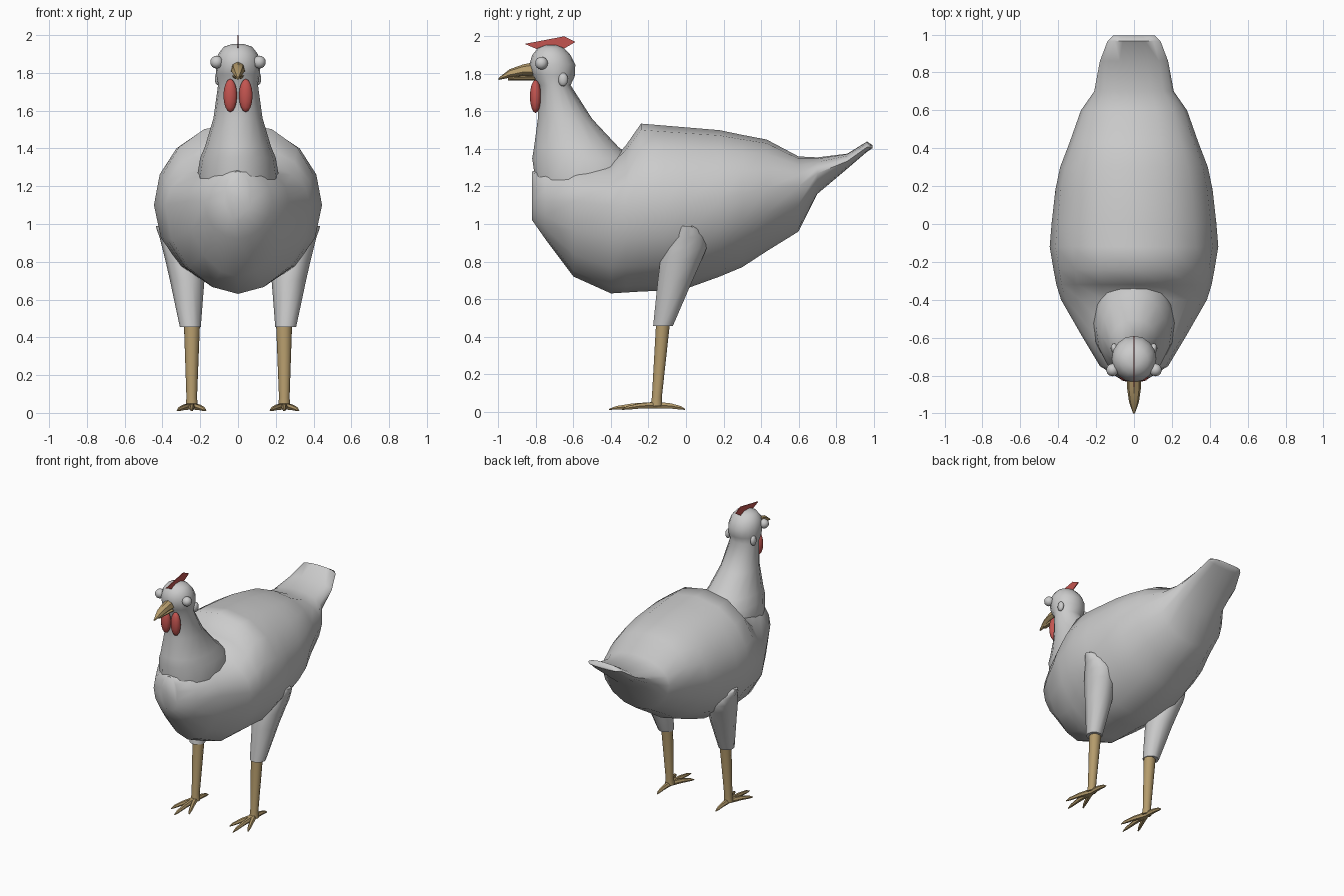
import bpy, bmesh, math
from mathutils import Vector

if "Cube" in bpy.data.objects:
    bpy.data.objects.remove(bpy.data.objects["Cube"])


def material(name, rgb):
    m = bpy.data.materials.new(name)
    m.diffuse_color = (*rgb, 1)
    m.use_nodes = True
    m.node_tree.nodes["Principled BSDF"].inputs["Base Color"].default_value = m.diffuse_color
    return m


FEATHER = material("pale_feather", (0.6, 0.6, 0.6))
RED = material("red_skin", (0.55, 0.09, 0.08))
TAN = material("tan_horn", (0.46, 0.33, 0.15))


def finish(bm, name, mat, angle=40):
    bmesh.ops.recalc_face_normals(bm, faces=bm.faces)
    mesh = bpy.data.meshes.new(name)
    bm.to_mesh(mesh)
    bm.free()
    obj = bpy.data.objects.new(name, mesh)
    bpy.context.collection.objects.link(obj)
    mesh.materials.append(mat)
    bpy.ops.object.select_all(action='DESELECT')
    obj.select_set(True)
    bpy.context.view_layer.objects.active = obj
    bpy.ops.object.shade_smooth_by_angle(angle=math.radians(angle))
    return obj


def loft(name, rings, mat, angle=40):
    """Skin a list of point rings and cap both ends."""
    bm = bmesh.new()
    loops = [[bm.verts.new(p) for p in ring] for ring in rings]
    n = len(loops[0])
    for a, b in zip(loops, loops[1:]):
        for i in range(n):
            j = (i + 1) % n
            bm.faces.new((a[i], a[j], b[j], b[i]))
    bm.faces.new(loops[0])
    bm.faces.new(loops[-1])
    return finish(bm, name, mat, angle)


def spow(v, p):
    return math.copysign(abs(v) ** p, v)


def upright_ring(y, top, bot, hw, mid, n=16):
    """Cross-section across y: rounded above, slightly V-shaped below."""
    pts = []
    for i in range(n):
        a = 2 * math.pi * i / n
        c, s = math.cos(a), math.sin(a)
        x = hw * spow(c, 0.9 if s >= 0 else 1.1)
        pts.append((x, y, mid + s * ((top - mid) if s > 0 else (mid - bot))))
    return pts


def flat_ring(z, x0, x1, y0, y1, n=12):
    """Horizontal ellipse inside a box."""
    return [((x0 + x1) / 2 + (x1 - x0) / 2 * math.cos(2 * math.pi * i / n),
             (y0 + y1) / 2 + (y1 - y0) / 2 * math.sin(2 * math.pi * i / n), z)
            for i in range(n)]


def ellipsoid(name, center, radii, mat, u=12, v=8):
    bm = bmesh.new()
    bmesh.ops.create_uvsphere(bm, u_segments=u, v_segments=v, radius=1)
    for w in bm.verts:
        w.co = Vector(center) + Vector(w.co[k] * radii[k] for k in range(3))
    return finish(bm, name, mat, 60)


# Body with breast, raised back and flattened tail: y, top, bottom, half width, widest z
body = [(-0.82, 1.28, 1.02, 0.07, 1.12), (-0.75, 1.30, 0.92, 0.18, 1.12),
        (-0.60, 1.32, 0.72, 0.27, 1.12), (-0.40, 1.33, 0.63, 0.385, 1.10),
        (-0.32, 1.42, 0.635, 0.41, 1.10), (-0.24, 1.535, 0.64, 0.425, 1.10),
        (-0.12, 1.525, 0.645, 0.445, 1.10), (0.00, 1.515, 0.655, 0.435, 1.11),
        (0.18, 1.50, 0.72, 0.415, 1.13), (0.30, 1.475, 0.77, 0.39, 1.16),
        (0.43, 1.45, 0.855, 0.34, 1.19), (0.60, 1.36, 0.96, 0.28, 1.20),
        (0.70, 1.355, 1.16, 0.21, 1.27), (0.86, 1.375, 1.295, 0.18, 1.335),
        (0.965, 1.44, 1.385, 0.14, 1.41), (0.995, 1.42, 1.405, 0.11, 1.412)]
loft("body", [upright_ring(*r) for r in body], FEATHER, 60)

# Neck and head: z, front y, back y, half width
neck = [(1.00, -0.80, -0.30, 0.18), (1.23, -0.802, -0.22, 0.22),
        (1.35, -0.82, -0.28, 0.20), (1.41, -0.81, -0.36, 0.175),
        (1.56, -0.79, -0.50, 0.13), (1.74, -0.785, -0.615, 0.105),
        (1.79, -0.82, -0.592, 0.115), (1.85, -0.835, -0.59, 0.118),
        (1.90, -0.82, -0.615, 0.105), (1.938, -0.79, -0.65, 0.075),
        (1.953, -0.75, -0.69, 0.03)]
loft("neck_and_head", [flat_ring(z, -w, w, a, b, 16) for z, a, b, w in neck], FEATHER, 60)

# Upper and lower beak
upper = [(-0.80, 1.865, 1.79, 0.038, 1.81), (-0.87, 1.85, 1.79, 0.036, 1.81),
         (-0.94, 1.825, 1.78, 0.026, 1.795), (-1.0, 1.778, 1.768, 0.005, 1.773)]
lower = [(-0.80, 1.792, 1.765, 0.032, 1.785), (-0.95, 1.785, 1.765, 0.016, 1.778)]
loft("upper_beak", [upright_ring(*r, n=8) for r in upper], TAN)
loft("lower_beak", [upright_ring(*r, n=8) for r in lower], TAN)

# Thin comb plate on the crown
outline = [(-0.86, 1.96), (-0.65, 2.0), (-0.59, 1.97), (-0.65, 1.935), (-0.79, 1.93)]
loft("comb", [[(x, y, z) for y, z in outline] for x in (-0.003, 0.003)], RED, 20)

thigh = [(0.455, 0.197, 0.308, -0.178, -0.068), (0.70, 0.178, 0.36, -0.155, 0.04),
         (0.81, 0.19, 0.385, -0.142, 0.09), (0.87, 0.21, 0.40, -0.122, 0.115),
         (0.93, 0.25, 0.415, -0.08, 0.105), (0.97, 0.32, 0.43, -0.045, 0.07),
         (0.99, 0.37, 0.435, -0.02, 0.035)]
shank = [(0.03, 0.212, 0.278, -0.19, -0.125), (0.08, 0.217, 0.273, -0.183, -0.127),
         (0.46, 0.202, 0.286, -0.162, -0.085)]
toe_tips = {"inner_toe": (0.17, -0.34), "middle_toe": (0.245, -0.41),
            "outer_toe": (0.322, -0.34), "back_toe": (0.245, -0.005)}


def toe(name, s, tip):
    """Tapered toe arching from the ankle down to the ground."""
    root = Vector((s * 0.245, -0.155, 0))
    end = Vector((s * tip[0], tip[1], 0))
    side = Vector((0, 0, 1)).cross((end - root).normalized())
    rings = []
    for t, z, r in ((0, 0.035, 0.02), (0.5, 0.03, 0.016), (0.85, 0.02, 0.011), (1, 0.012, 0.003)):
        c = root.lerp(end, t)
        rings.append([c + side * r * math.cos(k * math.pi / 3)
                      + Vector((0, 0, z + r * math.sin(k * math.pi / 3))) for k in range(6)])
    loft(name, rings, TAN)


# Paired parts
for s, label in ((-1, "left"), (1, "right")):
    ellipsoid(label + "_eye", (s * 0.113, -0.77, 1.857), (0.034,) * 3, FEATHER)
    ellipsoid(label + "_ear", (s * 0.105, -0.655, 1.77), (0.018, 0.026, 0.036), FEATHER)
    ellipsoid(label + "_wattle", (s * 0.041, -0.802, 1.68), (0.038, 0.03, 0.088), RED, 10)
    for part, rows, mat in (("thigh", thigh, FEATHER), ("shank", shank, TAN)):
        loft(label + "_" + part, [flat_ring(z, s * a, s * b, c, d, 10)
                                  for z, a, b, c, d in rows], mat, 50)
    for name, tip in toe_tips.items():
        toe(label + "_" + name, s, tip)
